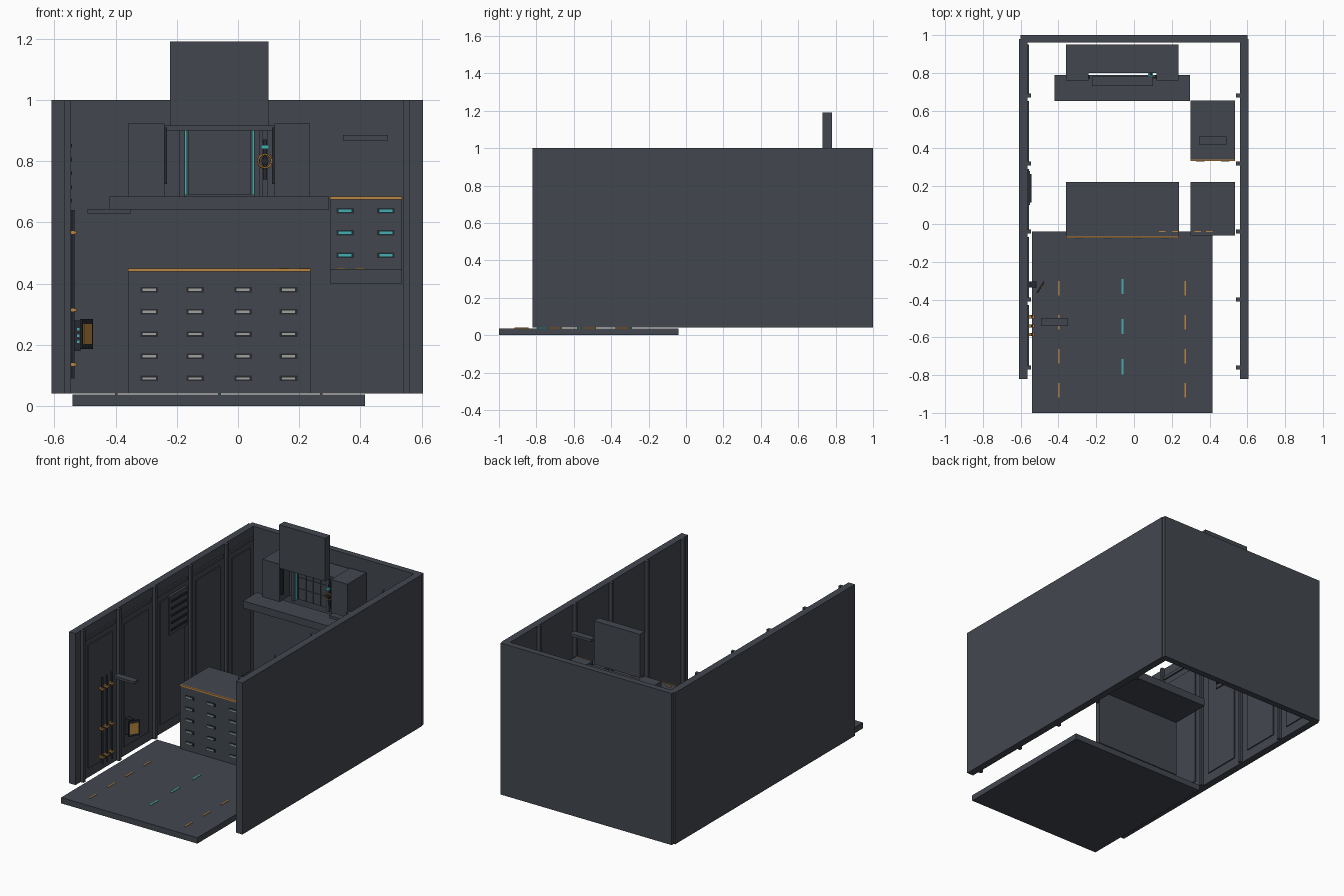
import bpy, math
from mathutils import Vector

cube = bpy.data.objects.get("Cube")
if cube:
    bpy.data.objects.remove(cube, do_unlink=True)


def material(name, rgb):
    m = bpy.data.materials.new(name)
    m.use_nodes = True
    m.diffuse_color = (*rgb, 1)
    m.node_tree.nodes["Principled BSDF"].inputs["Base Color"].default_value = (*rgb, 1)
    return m


SLATE = material("slate", (0.055, 0.062, 0.077))
DARK = material("dark_slate", (0.02, 0.023, 0.03))
AMBER = material("amber", (0.5, 0.24, 0.05))
TEAL = material("teal", (0.06, 0.42, 0.44))
PALE = material("pale_grey", (0.35, 0.35, 0.34))


def box(name, x, y, z, mat=SLATE):
    """Box from (low, high) ranges on each axis."""
    mesh = bpy.data.meshes.new(name)
    corners = [(a, b, c) for a in x for b in y for c in z]
    quads = [(0, 1, 3, 2), (4, 6, 7, 5), (0, 4, 5, 1), (2, 3, 7, 6), (0, 2, 6, 4), (1, 5, 7, 3)]
    mesh.from_pydata(corners, [], quads)
    mesh.materials.append(mat)
    obj = bpy.data.objects.new(name, mesh)
    bpy.context.collection.objects.link(obj)
    return obj


def around(c, size):
    return (c - size / 2, c + size / 2)


def rod(name, start, end, radius, mat=SLATE, sides=8):
    a, b = Vector(start), Vector(end)
    bpy.ops.mesh.primitive_cylinder_add(vertices=sides, radius=radius, depth=(b - a).length,
                                        location=(a + b) / 2)
    obj = bpy.context.object
    obj.name = name
    obj.rotation_euler = (b - a).to_track_quat("Z", "Y").to_euler()
    obj.data.materials.append(mat)
    return obj


# Room shell
box("right_wall", (-0.61, -0.565), (-0.82, 0.98), (0.04, 1))
box("left_wall", (0.56, 0.605), (-0.82, 0.98), (0.04, 1))
box("back_wall", (-0.6, 0.6), (0.96, 1), (0.04, 1))

# Wall ribs, with panels and rails on the right wall
for i in range(5):
    y = 0.68 - 0.36 * i
    box("right_rib", (-0.567, -0.545), around(y, 0.02), (0.04, 1))
    box("left_rib", (0.54, 0.562), around(y, 0.02), (0.04, 1))
    low, high = (y + 0.03, min(y + 0.33, 0.95))
    box("right_wall_panel", (-0.567, -0.558), (low + 0.03, high - 0.03), (0.1, 0.88))
    box("right_wall_rail", (-0.567, -0.555), (low - 0.02, high), (0.92, 0.94))

# Wall vent with slats
box("vent", (-0.566, -0.55), (0.1, 0.28), (0.64, 0.885))
for i in range(5):
    box("vent_slat", (-0.551, -0.543), (0.115, 0.265), around(0.67 + 0.045 * i, 0.012), DARK)

# Floor slab and lane marks
box("floor_slab", (-0.54, 0.415), (-1, -0.04), (0, 0.037))
for i in range(4):
    for x in (-0.398, 0.272):
        box("amber_floor_mark", around(x, 0.008), around(-0.34 - 0.18 * i, 0.075), (0.036, 0.04), AMBER)
for i in range(3):
    box("teal_floor_mark", around(-0.06, 0.01), around(-0.33 - 0.213 * i, 0.08), (0.036, 0.04), TEAL)


def drawer_unit(name, x, y, z, columns, rows, front):
    """Front plate and worktop with an edge strip and rows of handles."""
    box(name + "_front", x, (y[0], y[0] + 0.03), z)
    box(name + "_top", x, y, (z[1] - 0.05, z[1]))
    box(name + "_edge", x, (y[0] - 0.006, y[0] + 0.002), (z[1] - 0.008, z[1] + 0.002), AMBER)
    for c in columns:
        for r in rows:
            box(name + "_handle_frame", around(c, 0.058), (y[0] - 0.004, y[0]), around(r, 0.018), DARK)
            grip = box(name + "_handle", around(c, 0.046), (y[0] - 0.009, y[0] - 0.003),
                       around(r, 0.011), TEAL)
            grip.data.materials.append(front)
            for face in grip.data.polygons:
                if face.normal.y < -0.5:
                    face.material_index = 1


# Drawer units
drawer_unit("low_drawers", (-0.36, 0.237), (-0.068, 0.222), (0.04, 0.447),
            (-0.29, -0.14, 0.017, 0.165), [0.09 + 0.0725 * i for i in range(5)], PALE)
drawer_unit("high_drawers", (0.3, 0.535), (0.34, 0.655), (0.44, 0.682),
            (0.35, 0.483), [0.493 + 0.0725 * i for i in range(3)], TEAL)

# Side counter and counter marks
box("side_counter", (0.3, 0.535), (-0.06, 0.222), (0.4, 0.447))
for x in (0.15, 0.217, 0.337, 0.398):
    box("counter_mark", around(x, 0.033), around(-0.04, 0.007), (0.446, 0.45), AMBER)

# Back shelf with side cabinets
box("back_shelf", (-0.42, 0.297), (0.65, 0.79), (0.64, 0.685))
for name, x in (("right", (-0.36, -0.24)), ("left", (0.12, 0.235))):
    box(name + "_back_cabinet", x, (0.76, 0.95), (0.685, 0.923))
for x in (-0.236, 0.115):
    box("cabinet_trim", around(x, 0.008), (0.77, 0.79), (0.725, 0.91), DARK)

# Recessed bay with lit edges and pane bars
box("bay_back", (-0.24, 0.12), (0.86, 0.95), (0.685, 0.915))
box("bay_lintel", (-0.24, 0.12), (0.8, 0.95), (0.9, 0.918))
box("bay_pane", (-0.163, 0.043), (0.84, 0.862), (0.69, 0.91))
for i in range(1, 4):
    box("pane_upright", around(-0.163 + 0.0515 * i, 0.004), (0.836, 0.842), (0.69, 0.9))
for z in (0.76, 0.83):
    box("pane_crossbar", (-0.163, 0.043), (0.836, 0.842), around(z, 0.004))
for x in (-0.17, 0.049):
    box("bay_light_strip", around(x, 0.007), (0.815, 0.835), (0.69, 0.905), TEAL)
for x in (-0.183, 0.062, 0.088):
    box("bay_post", around(x, 0.02), (0.81, 0.86), (0.685, 0.905))

# Raised hood panel
box("hood_panel", (-0.222, 0.1), (0.73, 0.78), (0.915, 1.19))

# Valve on the bay post
rod("valve_stem", (0.088, 0.77, 0.8), (0.088, 0.82, 0.8), 0.012, DARK)
bpy.ops.mesh.primitive_torus_add(major_segments=12, minor_segments=6, major_radius=0.022,
                                 minor_radius=0.004, location=(0.088, 0.775, 0.8),
                                 rotation=(math.pi / 2, 0, 0))
bpy.context.object.name = "valve_wheel"
bpy.context.object.data.materials.append(AMBER)
box("valve_gauge", around(0.088, 0.026), (0.77, 0.815), around(0.846, 0.012), TEAL)
box("valve_pipe", around(0.088, 0.012), (0.785, 0.815), (0.74, 0.87), DARK)

# Hanging light bars
box("left_light_bar", (0.343, 0.49), (0.42, 0.462), (0.868, 0.885))
box("right_light_bar", (-0.492, -0.35), (-0.54, -0.497), (0.628, 0.644))

# Pipes with clips
for y in (-0.49, -0.54, -0.585):
    rod("wall_pipe", (-0.54, y, 0.09), (-0.54, y, 0.64), 0.006)
    for z in (0.135, 0.313, 0.567):
        box("pipe_clip", (-0.56, -0.527), around(y, 0.018), around(z, 0.01), AMBER)

# Control box with tilted screen
box("control_box", (-0.566, -0.515), around(-0.32, 0.03), (0.18, 0.28), DARK)
for z in (0.21, 0.23, 0.25):
    box("control_button", around(-0.522, 0.008), (-0.338, -0.334), around(z, 0.008), TEAL)
frame = box("screen_frame", around(0, 0.008), around(0, 0.07), around(0, 0.098), DARK)
screen = box("screen", (0.003, 0.007), around(0, 0.054), around(0, 0.068), AMBER)
for part in (frame, screen):
    part.location = (-0.495, -0.335, 0.235)
    part.rotation_euler.z = math.radians(-32)
